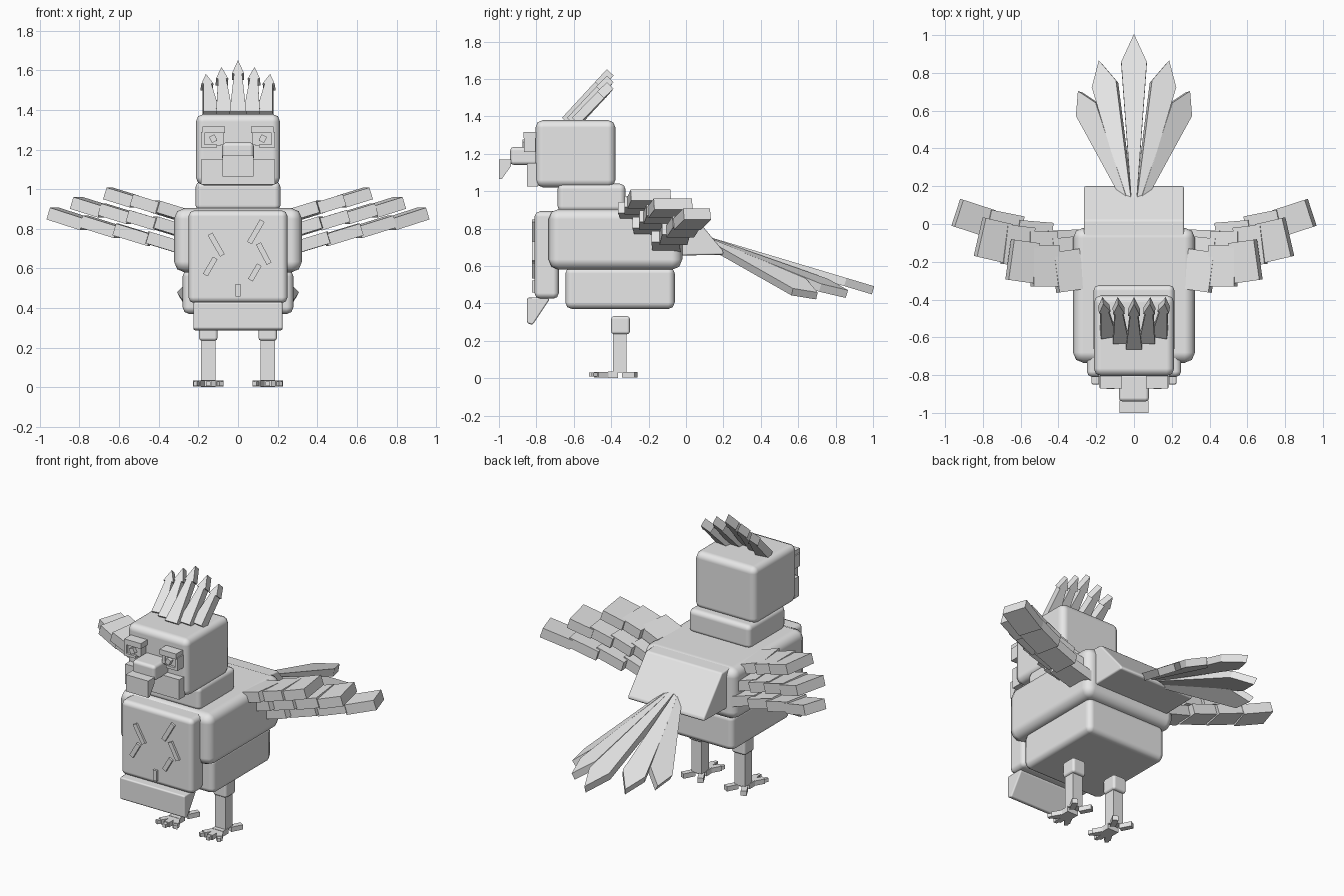
import bpy, bmesh, math
from mathutils import Vector, Matrix, Euler

if "Cube" in bpy.data.objects:
    bpy.data.objects.remove(bpy.data.objects["Cube"])

grey = bpy.data.materials.new("plain_grey")
grey.diffuse_color = (0.8, 0.8, 0.8, 1)
grey.use_nodes = True
grey.node_tree.nodes["Principled BSDF"].inputs["Base Color"].default_value = grey.diffuse_color


def finish(name, bm, bevel=0.0):
    bmesh.ops.recalc_face_normals(bm, faces=bm.faces[:])
    me = bpy.data.meshes.new(name)
    bm.to_mesh(me)
    bm.free()
    me.materials.append(grey)
    ob = bpy.data.objects.new(name, me)
    bpy.context.collection.objects.link(ob)
    if bevel:
        for p in me.polygons:
            p.use_smooth = True
        m = ob.modifiers.new("bevel", 'BEVEL')
        m.width, m.segments, m.limit_method = bevel, 2, 'ANGLE'
        m.harden_normals = True
    return ob


def block(name, c, size, rot=(0, 0, 0), bevel=0.0):
    bm = bmesh.new()
    mat = Matrix.LocRotScale(Vector(c), Euler([math.radians(a) for a in rot]), Vector(size))
    bmesh.ops.create_cube(bm, size=1, matrix=mat)
    return finish(name, bm, bevel)


def span(name, x, y, z, bevel=0.0):
    """Box from (min, max) ranges."""
    r = (x, y, z)
    return block(name, [(a + b) / 2 for a, b in r], [b - a for a, b in r], bevel=bevel)


def prism(name, outline, thick, mat=Matrix.Identity(4), bevel=0.0):
    """Outline in local x/y, extruded along local z by thick, centred."""
    bm = bmesh.new()
    f = bm.faces.new([bm.verts.new((u, v, -thick / 2)) for u, v in outline])
    ext = bmesh.ops.extrude_face_region(bm, geom=[f])["geom"]
    bmesh.ops.translate(bm, vec=(0, 0, thick),
                        verts=[g for g in ext if isinstance(g, bmesh.types.BMVert)])
    bm.transform(mat)
    return finish(name, bm, bevel)


def side_profile(name, pts, width, bevel=0.0):
    """(y, z) profile extruded across x."""
    mat = Matrix(((0, 0, 1, 0), (1, 0, 0, 0), (0, 1, 0, 0), (0, 0, 0, 1)))
    return prism(name, pts, width, mat, bevel)


def feather(name, outline, base, tip, thick, roll=0):
    """Outline uses v = 0..1 from base to tip."""
    base, tip = Vector(base), Vector(tip)
    d = tip - base
    n = d.length
    d.normalize()
    s = d.cross(Vector((0, 0, 1))).normalized()
    rot = Matrix((s, d, s.cross(d))).transposed().to_4x4()
    rot = rot @ Matrix.Rotation(math.radians(roll), 4, 'Y')
    return prism(name, [(u, v * n) for u, v in outline], thick, Matrix.Translation(base) @ rot)


# Head, neck and torso
span("head", (-.213, .213), (-.805, -.377), (1.02, 1.38), .04)
span("neck", (-.215, .215), (-.687, -.323), (.89, 1.04), .03)
span("upper_body", (-.323, .323), (-.735, -.02), (.58, .905), .055)
span("lower_body", (-.28, .28), (-.645, -.06), (.37, .595), .035)
span("chest_plate", (-.25, .25), (-.81, -.68), (.425, .893), .03)
side_profile("belly_flap", [(-.85, .43), (-.85, .295), (-.82, .285), (-.73, .42), (-.74, .435)], .45, .014)

# Chest marks: x, z, length, lean in degrees
for x, z, ln, a in [(.09, .785, .13, 30), (.13, .675, .115, -28), (.085, .58, .09, 30),
                    (-.11, .72, .125, -30), (-.14, .61, .1, 30), (0, .49, .065, 0)]:
    block("chest_mark", (x, -.813, z), (.027, .022, ln), (0, a, 0))

# Beak and jaw
span("upper_beak", (-.08, .08), (-.94, -.79), (1.14, 1.237), .02)
side_profile("beak_tip", [(-1, 1.17), (-1, 1.065), (-.985, 1.065), (-.935, 1.135), (-.935, 1.17)], .155)
span("jaw", (-.187, .187), (-.85, -.79), (1.025, 1.15))

# Eyes: frame bars around a recessed panel with a tilted pupil
for s in (-1, 1):
    block("eye_panel", (s * .13, -.825, 1.265), (.09, .05, .09))
    block("brow", (s * .122, -.835, 1.3), (.115, .07, .034))
    block("outer_eye_bar", (s * .177, -.835, 1.25), (.018, .06, .08))
    block("inner_eye_bar", (s * .083, -.83, 1.262), (.02, .05, .07))
    block("lower_lid", (s * .145, -.835, 1.218), (.08, .06, .016))
    block("pupil", (s * .125, -.855, 1.255), (.03, .036, .034), (0, s * 25, 0))

# Crest
arrow = [(-.042, 0), (.042, 0), (.02, .74), (.031, .74), (0, 1), (-.031, .74), (-.02, .74)]
for bx, by, tx, tz in [(0, -.645, 0, 1.635), (.07, -.615, .085, 1.6), (-.07, -.615, -.085, 1.6),
                       (.135, -.585, .165, 1.565), (-.135, -.585, -.165, 1.565)]:
    feather("crest_feather", arrow, (bx, by, 1.375), (tx, -.405, tz), .05)

# Tail
side_profile("tail_base", [(-.08, .9), (.02, .895), (.2, .68), (.2, .66), (-.08, .655)], .53, .02)
plume = [(-.015, 0), (.015, 0), (.068, .83), (0, 1), (-.068, .83)]
feather("tail_feather_middle", plume, (0, .13, .73), (0, 1, .47), .045)
for s in (-1, 1):
    feather("tail_feather_inner", plume, (s * .025, .13, .725), (s * .18, .86, .45), .045, s * 12)
    feather("tail_feather_outer", plume, (s * .04, .13, .72), (s * .285, .7, .44), .045, s * 25)

# Wings: rows of overlapping blocks (root, tip, block count, depth)
rows = [((.29, -.26, .875), (.65, -.185, .975), 3, .215, -8, 8),
        ((.29, -.19, .795), (.81, -.07, .925), 4, .21, -6, 13),
        ((.29, -.13, .71), (.93, .055, .87), 4, .15, -2, 18)]
for s in (-1, 1):
    for root, tip, n, depth, yaw0, yaw1 in rows:
        a, b = Vector(root), Vector(tip)
        step = (b - a) / n
        for i in range(n):
            c = a + step * (i + .5)
            yaw = yaw0 + (yaw1 - yaw0) * i / (n - 1)
            block("wing_feather", (s * c.x, c.y, c.z), (step.length + .015, depth, .062),
                  (0, -s * 17, s * yaw))

# Legs and feet
for s in (-1, 1):
    x = s * .15
    span("thigh", (x - .047, x + .047), (-.4, -.3), (.235, .332), .015)
    span("shin", (x - .036, x + .036), (-.39, -.318), (.03, .245))
    block("foot_pad", (x, -.39, .019), (.075, .055, .034))
    for k in (-1, 0, 1):
        ang = k * 30
        d = Vector((math.sin(math.radians(ang)), -math.cos(math.radians(ang)), 0))
        c = Vector((x, -.385, .019)) + d * .06
        block("front_toe", c, (.036, .095, .03), (0, 0, ang))
        block("front_claw", c + d * .055, (.022, .035, .022), (0, 0, ang))
    for k in (-1, 1):
        block("back_toe", (x + k * .045, -.3, .019), (.034, .075, .03), (0, 0, -k * 28))
